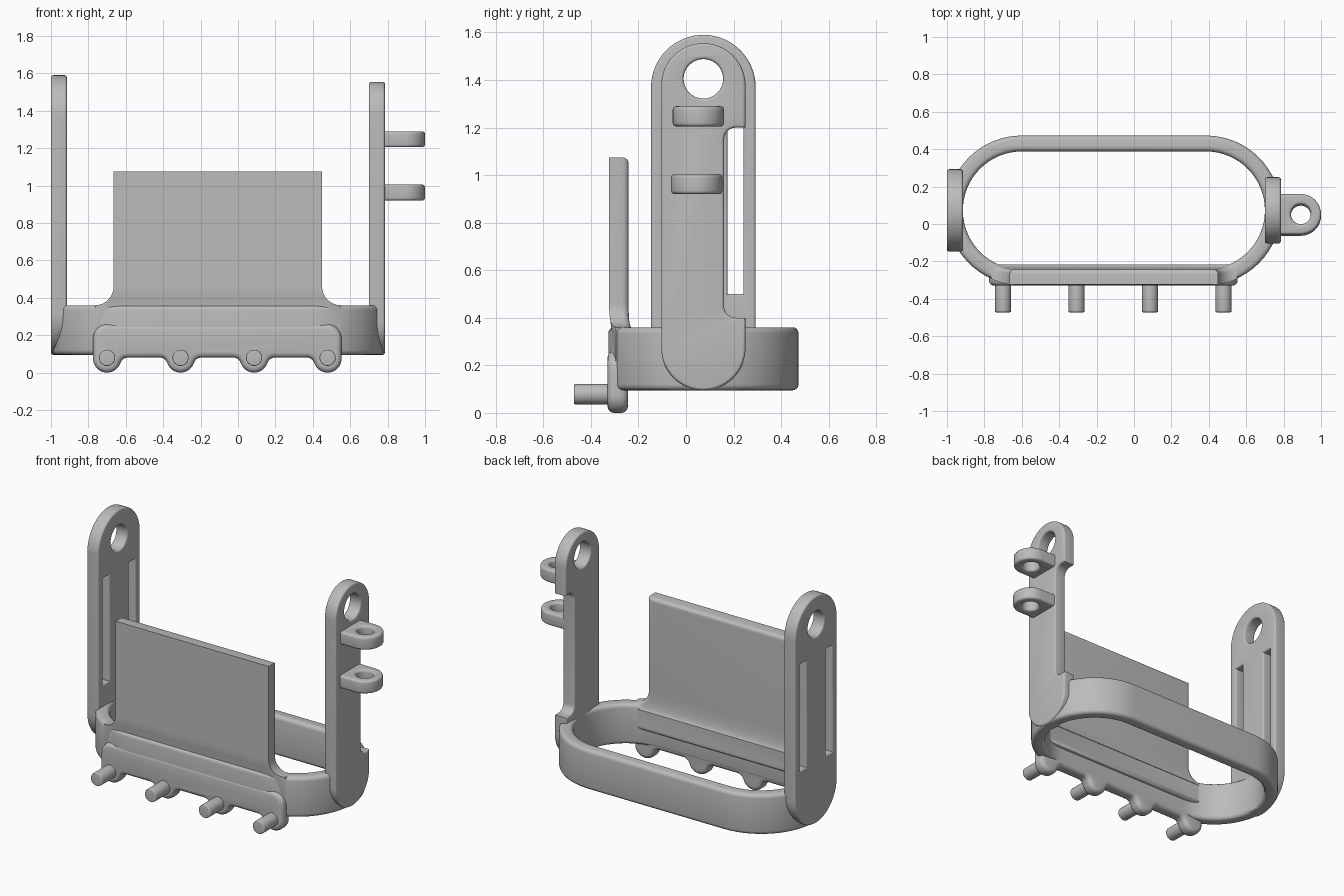
import bpy, bmesh
from math import sin, cos, radians, sqrt

if "Cube" in bpy.data.objects:
    bpy.data.objects.remove(bpy.data.objects["Cube"])

grey = bpy.data.materials.new("plain grey")
grey.use_nodes = True
grey.diffuse_color = (0.5, 0.5, 0.5, 1)
grey.node_tree.nodes["Principled BSDF"].inputs["Base Color"].default_value = (0.5, 0.5, 0.5, 1)

# Which local direction (u, v, depth) becomes x, y, z
AXES = {"x": (2, 0, 1), "y": (0, 2, 1), "z": (0, 1, 2)}


def arc(cx, cy, r, start, end, steps=16):
    angles = [radians(start + (end - start) * i / steps) for i in range(steps + 1)]
    return [(cx + r * cos(a), cy + r * sin(a)) for a in angles]


def circle(cx, cy, r):
    return arc(cx, cy, r, 0, 360, 40)[:-1]


def prism(name, loops, axis, lo, hi, bevel, edit=None):
    """Extrude an outline with holes along an axis, with rounded rims."""
    curve = bpy.data.curves.new(name, "CURVE")
    curve.dimensions = "2D"
    curve.fill_mode = "BOTH"
    curve.extrude = (hi - lo) / 2 - bevel
    curve.bevel_depth = bevel
    curve.bevel_resolution = 3
    curve.offset = -bevel
    for loop in loops:
        spline = curve.splines.new("POLY")
        spline.points.add(len(loop) - 1)
        for point, (u, v) in zip(spline.points, loop):
            point.co = (u, v, 0, 1)
        spline.use_cyclic_u = True
    temp = bpy.data.objects.new(name + "_outline", curve)
    bpy.context.collection.objects.link(temp)
    graph = bpy.context.evaluated_depsgraph_get()
    mesh = bpy.data.meshes.new_from_object(temp.evaluated_get(graph))
    bpy.data.objects.remove(temp)

    bm = bmesh.new()
    bm.from_mesh(mesh)
    bmesh.ops.remove_doubles(bm, verts=bm.verts, dist=0.0002)
    for v in bm.verts:
        local = (v.co.x, v.co.y, v.co.z + (lo + hi) / 2)
        v.co = [local[i] for i in AXES[axis]]
    if edit:
        edit(bm)
    bmesh.ops.recalc_face_normals(bm, faces=bm.faces)
    bm.to_mesh(mesh)
    bm.free()
    mesh.name = name
    mesh.materials.clear()
    mesh.materials.append(grey)
    obj = bpy.data.objects.new(name, mesh)
    bpy.context.collection.objects.link(obj)
    bpy.ops.object.select_all(action="DESELECT")
    obj.select_set(True)
    bpy.context.view_layer.objects.active = obj
    bpy.ops.object.shade_smooth_by_angle(angle=radians(35))
    return obj


# Ring: a long rounded loop
LEFT, RIGHT, MID = -0.6, 0.385, 0.073
BASE, RIM = 0.095, 0.36


def stadium(r):
    return arc(RIGHT, MID, r, -90, 90, 32) + arc(LEFT, MID, r, 90, 270, 32)


prism("ring", [stadium(0.4), stadium(0.315)], "z", BASE, RIM, 0.025)

# Tall slotted end plate
HOLE_Z = 1.405


def slot(y):
    return [(y - 0.033, 0.5), (y + 0.033, 0.5), (y + 0.033, 1.2), (y - 0.033, 1.2)]


r = 0.22
tall = arc(MID, 1.59 - r, r, 0, 180, 32) + arc(MID, BASE + r, r, 180, 360, 32)
prism("slotted_end_plate",
      [tall, circle(MID, HOLE_Z, 0.083), slot(MID - 0.135), slot(MID + 0.135)],
      "x", -1.0, -0.915, 0.012)

# Notched end plate, cut back along its rear edge
r = 0.177
notched = (arc(MID, 1.555 - r, r, 0, 180, 32) + arc(MID, BASE + r, r, 180, 360, 32)
           + [(MID + r, 0.4)] + arc(0.21, 0.45, 0.05, 270, 180, 8)
           + arc(0.21, 1.15, 0.05, 180, 90, 8) + [(MID + r, 1.2)])
prism("notched_end_plate", [notched, circle(MID, HOLE_Z, 0.083)],
      "x", 0.7, 0.785, 0.012)

# Pierced lugs on the outside of the notched plate
for name, y, z in (("lower_lug", 0.045, 0.92), ("upper_lug", 0.052, 1.205)):
    lug = [(0.75, y - 0.108)] + arc(0.892, y, 0.108, -90, 90, 24) + [(0.75, y + 0.108)]
    prism(name, [lug, circle(0.892, y, 0.053)], "z", z, z + 0.085, 0.015)


# Front panel: flat front, rounded back edges, lower corners following the ring
def shape_panel(bm):
    cut = bmesh.ops.bisect_plane(bm, geom=bm.verts[:] + bm.edges[:] + bm.faces[:],
                                 plane_co=(0, -0.329, 0), plane_no=(0, -1, 0),
                                 clear_outer=True)
    rim = [e for e in cut["geom_cut"] if isinstance(e, bmesh.types.BMEdge)]
    bmesh.ops.triangle_fill(bm, edges=rim, use_beauty=True)
    for v in bm.verts:
        over = max(0, LEFT - v.co.x, v.co.x - RIGHT)
        v.co.y += 0.4 - sqrt(0.16 - over * over)


panel = ([(-0.765, 0.2), (-0.765, RIM)] + arc(-0.765, 0.46, 0.1, 270, 360)
         + [(-0.665, 1.075), (0.45, 1.075)] + arc(0.55, 0.46, 0.1, 180, 270)
         + [(0.55, 0.2)])
prism("front_panel", [panel], "y", -0.5, -0.243, 0.03, shape_panel)

# Foot plate with a bump around each peg
PEGS = [-0.7 + 0.393 * i for i in range(4)]
PEG_Z = 0.075
foot = arc(-0.695, 0.18, 0.08, 90, 180, 12)
for i, x in enumerate(PEGS):
    if i > 0:
        foot += arc(x - 0.11, 0.04, 0.04, 90, 18, 8)
    foot += arc(x, PEG_Z, 0.075, 180 if i == 0 else 198, 360 if i == 3 else 342, 20)
    if i < 3:
        foot += arc(x + 0.11, 0.04, 0.04, 162, 90, 8)
foot += arc(PEGS[-1] - 0.005, 0.18, 0.08, 0, 90, 12)
prism("foot_plate", [foot], "y", -0.33, -0.244, 0.028)

# Pegs
for i, x in enumerate(PEGS):
    prism(f"peg_{i + 1}", [circle(x, PEG_Z + 0.004, 0.043)], "y", -0.472, -0.29, 0.006)
